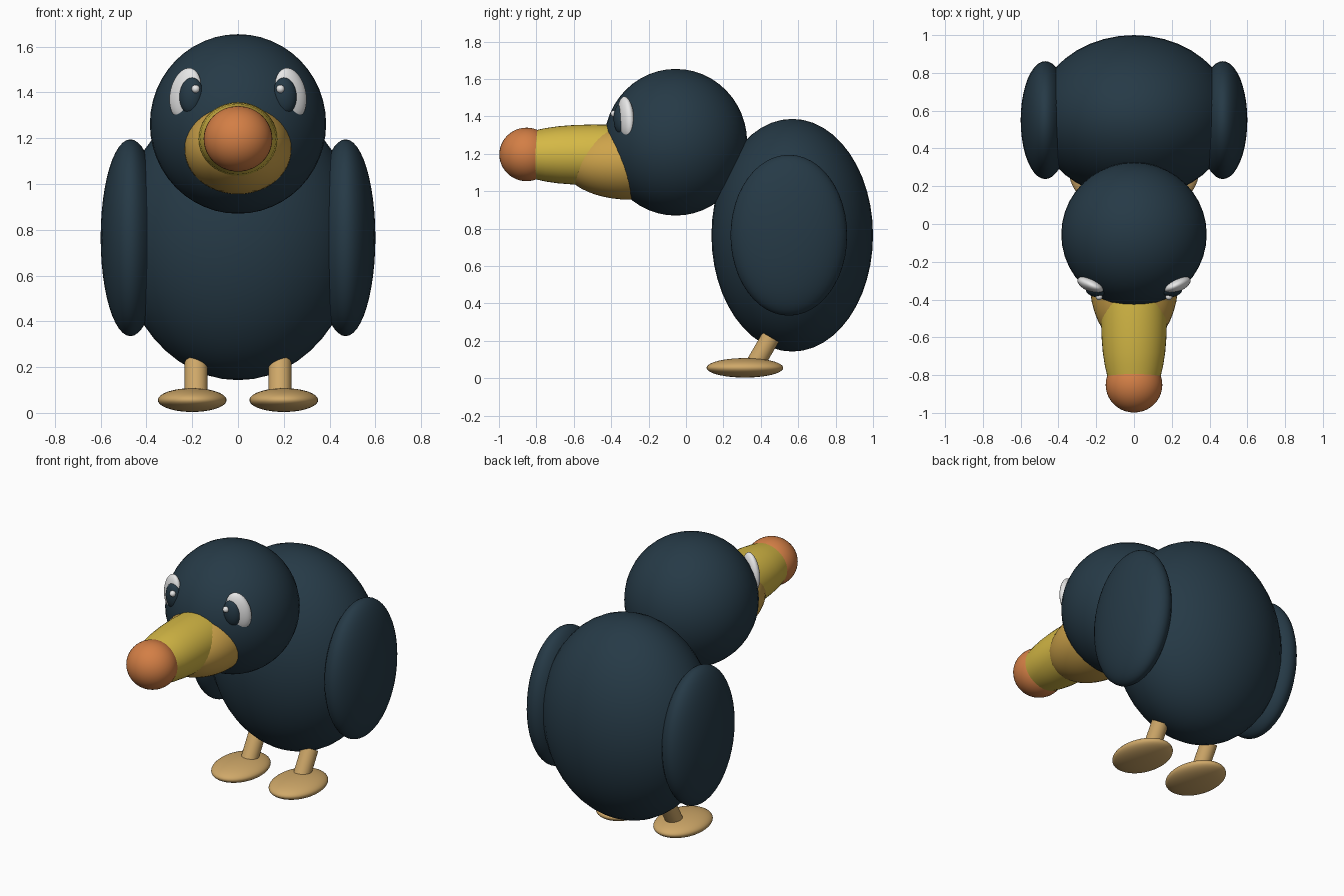
import bpy, bmesh, math
from mathutils import Matrix, Vector, Euler

if "Cube" in bpy.data.objects:
    bpy.data.objects.remove(bpy.data.objects["Cube"])


def material(name, rgb):
    m = bpy.data.materials.new(name)
    m.diffuse_color = (*rgb, 1)
    m.use_nodes = True
    m.node_tree.nodes["Principled BSDF"].inputs["Base Color"].default_value = m.diffuse_color
    return m


NAVY = material("dark navy", (0.019, 0.042, 0.062))
YELLOW = material("beak yellow", (0.66, 0.48, 0.06))
GOLD = material("beak gold", (0.62, 0.37, 0.07))
TAN = material("leg tan", (0.62, 0.39, 0.14))
ORANGE = material("tip orange", (0.65, 0.21, 0.06))
WHITE = material("eye white", (0.82, 0.82, 0.82))


def finish(name, bm, mat):
    bmesh.ops.recalc_face_normals(bm, faces=bm.faces)
    me = bpy.data.meshes.new(name)
    bm.to_mesh(me)
    bm.free()
    me.materials.append(mat)
    ob = bpy.data.objects.new(name, me)
    bpy.context.collection.objects.link(ob)
    bpy.context.view_layer.objects.active = ob
    ob.select_set(True)
    bpy.ops.object.shade_smooth_by_angle(angle=math.radians(35))
    ob.select_set(False)
    return ob


def ellipsoid(name, centre, radii, mat, rot=(0, 0, 0)):
    bm = bmesh.new()
    turn = Euler([math.radians(a) for a in rot]).to_matrix().to_4x4()
    bmesh.ops.create_uvsphere(
        bm, u_segments=40, v_segments=24, radius=1,
        matrix=Matrix.Translation(centre) @ turn @ Matrix.Diagonal((*radii, 1)))
    return finish(name, bm, mat)


def rod(name, a, b, r, mat):
    a, b = Vector(a), Vector(b)
    bm = bmesh.new()
    turn = (b - a).to_track_quat('Z', 'Y').to_matrix().to_4x4()
    bmesh.ops.create_cone(bm, cap_ends=True, segments=32, radius1=r, radius2=r,
                          depth=(b - a).length,
                          matrix=Matrix.Translation((a + b) / 2) @ turn)
    return finish(name, bm, mat)


def lathe_y(name, profile, z, widen, mat, n=40):
    """Closed round tube along y from (y, radius) pairs."""
    bm = bmesh.new()
    rings = []
    for y, r in profile:
        rings.append([bm.verts.new((widen * r * math.cos(2 * math.pi * i / n), y,
                                    z + r * math.sin(2 * math.pi * i / n)))
                      for i in range(n)])
    for p, q in zip(rings, rings[1:]):
        for i in range(n):
            j = (i + 1) % n
            bm.faces.new((p[i], p[j], q[j], q[i]))
    bm.faces.new(rings[0])
    bm.faces.new(rings[-1])
    return finish(name, bm, mat)


# Body and head
ellipsoid("body", (0, 0.568, 0.765), (0.52, 0.432, 0.622), NAVY)
ellipsoid("head", (0, -0.055, 1.262), (0.385, 0.382, 0.392), NAVY)

# Beak: upper tube, swollen lower base and round tip
lathe_y("beak", [(-0.81, 0.13), (-0.75, 0.143), (-0.68, 0.153), (-0.6, 0.159),
                 (-0.5, 0.162), (-0.4, 0.161), (-0.25, 0.15)], 1.195, 1.08, YELLOW)
ellipsoid("beak_base", (0, -0.3, 1.155), (0.235, 0.365, 0.2), GOLD)
ellipsoid("beak_tip", (0, -0.852, 1.197), (0.15, 0.146, 0.143), ORANGE)

# Mirrored pairs
for s, side in ((1, "left"), (-1, "right")):
    ellipsoid(side + "_wing", (s * 0.47, 0.55, 0.765), (0.13, 0.312, 0.43), NAVY)
    ellipsoid(side + "_eye", (s * 0.23, -0.322, 1.395), (0.071, 0.036, 0.114),
              WHITE, (0, -15 * s, 24 * s))
    ellipsoid(side + "_pupil", (s * 0.205, -0.35, 1.387), (0.052, 0.036, 0.08),
              NAVY, (0, -5 * s, 14 * s))
    ellipsoid(side + "_eye_glint", (s * 0.185, -0.385, 1.415), (0.018, 0.018, 0.018), WHITE)
    rod(side + "_leg", (s * 0.183, 0.36, 0.06), (s * 0.183, 0.453, 0.22), 0.05, TAN)
    ellipsoid(side + "_foot", (s * 0.2, 0.315, 0.056), (0.15, 0.205, 0.052), TAN)
